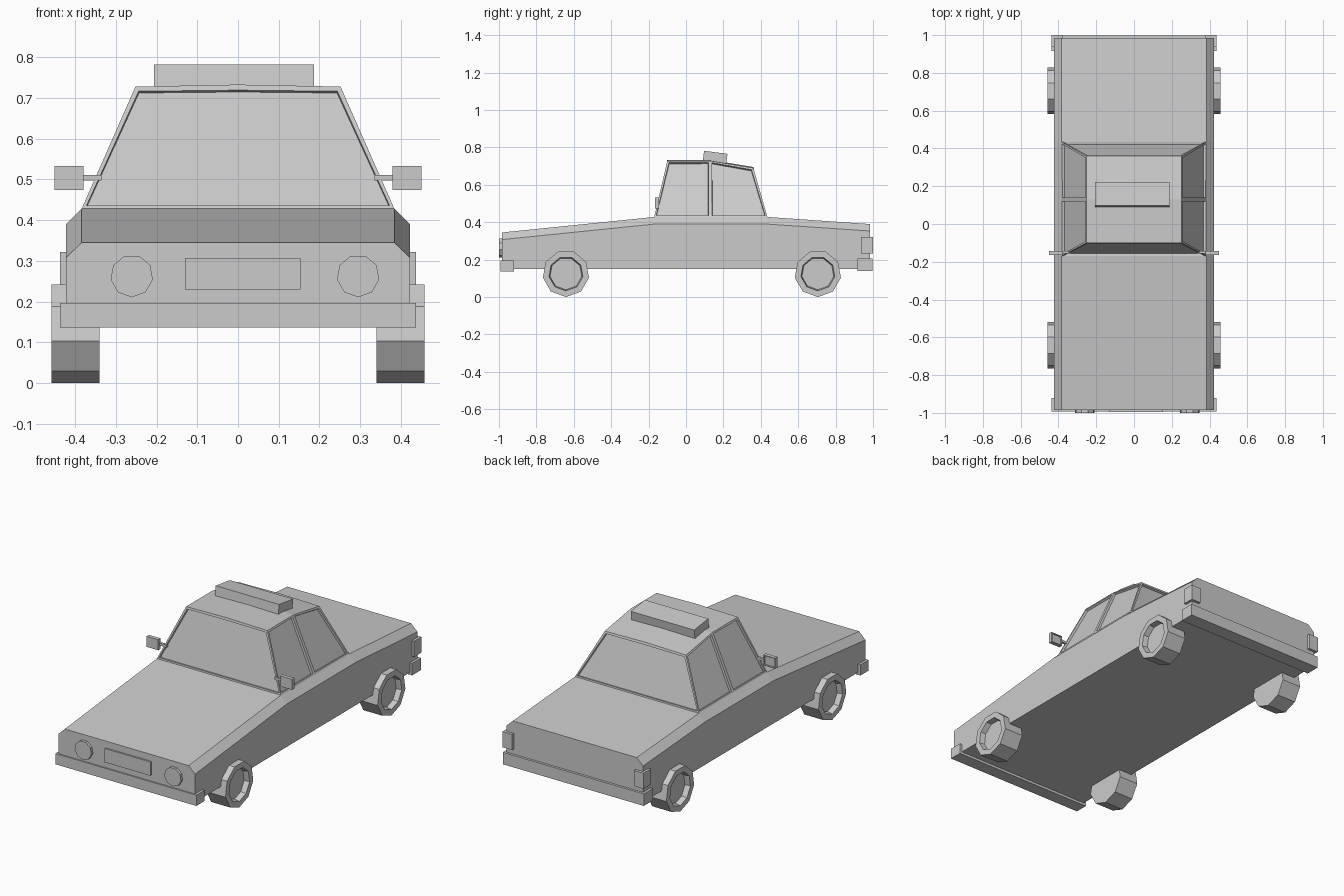
import bpy, bmesh, math
from mathutils import Matrix, Vector

if "Cube" in bpy.data.objects:
    bpy.data.objects.remove(bpy.data.objects["Cube"])


def finish(name, bm):
    bmesh.ops.recalc_face_normals(bm, faces=bm.faces)
    me = bpy.data.meshes.new(name)
    bm.to_mesh(me)
    bm.free()
    ob = bpy.data.objects.new(name, me)
    bpy.context.collection.objects.link(ob)
    return ob


def box(name, lo, hi, tilt=0, recess=None):
    """Box between two corners, tilted about x; optional recessed +y face."""
    lo, hi = Vector(lo), Vector(hi)
    bm = bmesh.new()
    bmesh.ops.create_cube(bm, size=1)
    bmesh.ops.scale(bm, vec=hi - lo, verts=bm.verts)
    bmesh.ops.rotate(bm, matrix=Matrix.Rotation(tilt, 3, 'X'), verts=bm.verts)
    bmesh.ops.translate(bm, vec=(lo + hi) / 2, verts=bm.verts)
    bm.normal_update()
    if recess:
        sink(bm, [f for f in bm.faces if f.normal.y > 0.9], recess, 0.002, 0.006)
    return finish(name, bm)


def sink(bm, faces, border, slope, depth):
    """Leave a border round each face and push the middle inward."""
    bmesh.ops.inset_individual(bm, faces=faces, thickness=border)
    bmesh.ops.inset_individual(bm, faces=faces, thickness=slope, depth=-depth)


def disc(name, radius, depth, location, axis, recess=0):
    """Nine-sided cylinder with a corner at the bottom, along +-x or -y."""
    bm = bmesh.new()
    n = 9
    ring = []
    for h in (-depth / 2, depth / 2):
        verts = []
        for i in range(n):
            a = -math.pi / 2 + i * 2 * math.pi / n
            u, z = radius * math.cos(a), radius * math.sin(a)
            co = (h * axis[0], u, z) if axis[0] else (u, h * axis[1], z)
            verts.append(bm.verts.new(Vector(co) + Vector(location)))
        ring.append(verts)
    bm.faces.new(ring[0])
    outer = bm.faces.new(ring[1])
    for i in range(n):
        j = (i + 1) % n
        bm.faces.new((ring[0][i], ring[0][j], ring[1][j], ring[1][i]))
    bmesh.ops.recalc_face_normals(bm, faces=bm.faces)
    if recess:
        sink(bm, [outer], 0.033, 0.006, recess)
    return finish(name, bm)


# Lower body: chamfered section swept through four stations (y, shoulder z, deck z)
bm = bmesh.new()
rings = []
for y, shoulder, deck in ((-0.985, 0.307, 0.345), (-0.17, 0.39, 0.428),
                          (0.435, 0.39, 0.428), (0.985, 0.353, 0.39)):
    half = ((0.423, 0.15), (0.423, shoulder), (0.384, deck))
    section = list(half) + [(-x, z) for x, z in reversed(half)]
    rings.append([bm.verts.new((x, y, z)) for x, z in section])
for a, b in zip(rings, rings[1:]):
    for i in range(6):
        j = (i + 1) % 6
        bm.faces.new((a[i], a[j], b[j], b[i]))
bm.faces.new(rings[0])
bm.faces.new(rings[-1])
finish("body", bm)

# Cabin: three stations (base y, roof y, roof z), slightly crowned roof
bm = bmesh.new()
st = []
for yb, yt, z in ((-0.17, -0.10, 0.728), (0.13, 0.13, 0.728), (0.435, 0.36, 0.69)):
    pts = ((-0.384, yb, 0.428), (-0.252, yt, z), (0, yt, z + 0.005),
           (0.252, yt, z), (0.384, yb, 0.428))
    st.append([bm.verts.new(p) for p in pts])
glass = [bm.faces.new(st[0]), bm.faces.new(st[2])]
for a, b in zip(st, st[1:]):
    for i in range(4):
        f = bm.faces.new((a[i], a[i + 1], b[i + 1], b[i]))
        if i in (0, 3):
            glass.append(f)
    bm.faces.new((a[0], a[4], b[4], b[0]))
bmesh.ops.recalc_face_normals(bm, faces=bm.faces)
sink(bm, glass, 0.014, 0.002, 0.012)
finish("cabin", bm)

# Roof sign
box("roof_sign", (-0.206, 0.092, 0.708), (0.187, 0.218, 0.774), math.radians(-7.5))

# Bumpers
box("front_bumper", (-0.437, -0.993, 0.136), (0.437, -0.92, 0.196))
box("rear_bumper", (-0.437, 0.917, 0.138), (0.437, 0.998, 0.205))

# Front plate and headlights
box("front_plate", (-0.13, -0.995, 0.23), (0.153, -0.975, 0.307))
for side, x in (("left", -0.261), ("right", 0.295)):
    disc(side + "_headlight", 0.0525, 0.03, (x, -0.985, 0.263), (0, -1))

for side, s in (("left", -1), ("right", 1)):
    def span(name, x0, x1, y0, y1, z0, z1, **kw):
        a, b = sorted((s * x0, s * x1))
        box(side + name, (a, y0, z0), (b, y1, z1), **kw)
    # Tail lights wrapping the rear corners
    span("_tail_light", 0.378, 0.437, 0.936, 1.0, 0.234, 0.322)
    # Door mirrors
    span("_mirror", 0.379, 0.451, -0.165, -0.144, 0.474, 0.533, recess=0.006)
    span("_mirror_arm", 0.335, 0.385, -0.155, -0.142, 0.497, 0.511)
    # Wheels with recessed hubs
    for end, y in (("front", -0.642), ("rear", 0.705)):
        disc(f"{end}_{side}_wheel", 0.125, 0.118, (s * 0.399, y, 0.125), (s, 0), 0.03)
